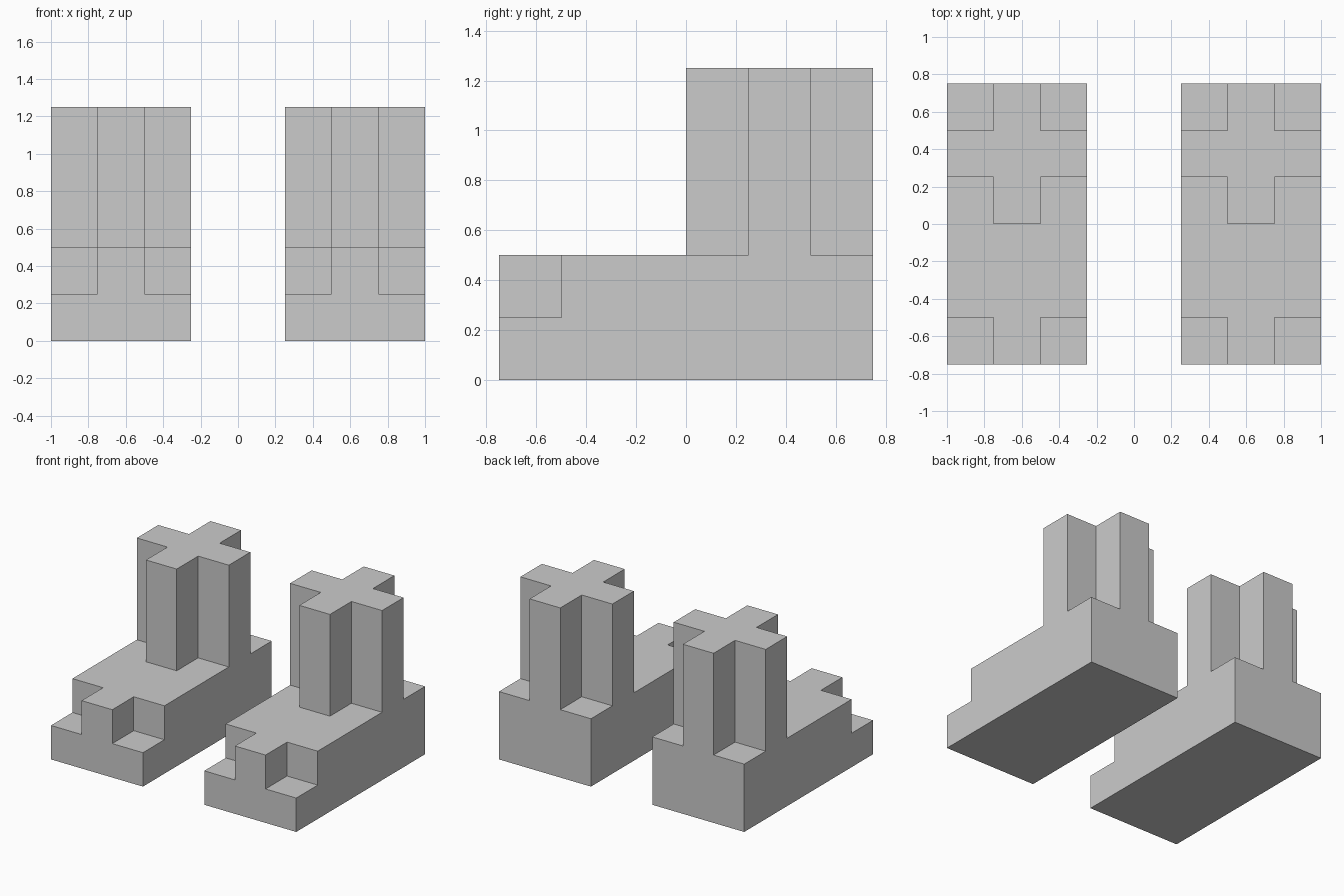
import bpy, bmesh
from mathutils import Vector

if "Cube" in bpy.data.objects:
    bpy.data.objects.remove(bpy.data.objects["Cube"])

U = 0.25  # block size

# Block plans from front (first row) to back, one per part of the boot
SOLE = ["###"] * 6
FOOT = [".#."] + ["###"] * 5
SHAFT = ["...", "...", "...", ".#.", "###", ".#."]
LAYERS = [SOLE, FOOT, SHAFT, SHAFT, SHAFT]

cells = {(x, y, z)
         for z, plan in enumerate(LAYERS)
         for y, row in enumerate(plan)
         for x, c in enumerate(row) if c == "#"}


def boot_mesh():
    """Outer skin of the blocks, with coplanar faces merged."""
    bm = bmesh.new()
    for cell in cells:
        for axis in range(3):
            for side in (0, 1):
                step = [0, 0, 0]
                step[axis] = 1 if side else -1
                if tuple(a + b for a, b in zip(cell, step)) in cells:
                    continue
                u, v = (axis + 1) % 3, (axis + 2) % 3
                corners = [(0, 0), (1, 0), (1, 1), (0, 1)]
                if not side:
                    corners.reverse()
                verts = []
                for du, dv in corners:
                    p = Vector(cell)
                    p[axis] += side
                    p[u] += du
                    p[v] += dv
                    verts.append(bm.verts.new((p - Vector((1.5, 3, 0))) * U))
                bm.faces.new(verts)
    bmesh.ops.remove_doubles(bm, verts=bm.verts, dist=1e-4)
    bmesh.ops.dissolve_limit(bm, angle_limit=0.02, verts=bm.verts, edges=bm.edges)
    mesh = bpy.data.meshes.new("boot")
    bm.to_mesh(mesh)
    bm.free()
    return mesh


# Matching pair of boots sharing one symmetric mesh
mesh = boot_mesh()
for name, x in (("left_boot", -0.625), ("right_boot", 0.625)):
    boot = bpy.data.objects.new(name, mesh)
    boot.location.x = x
    bpy.context.collection.objects.link(boot)
